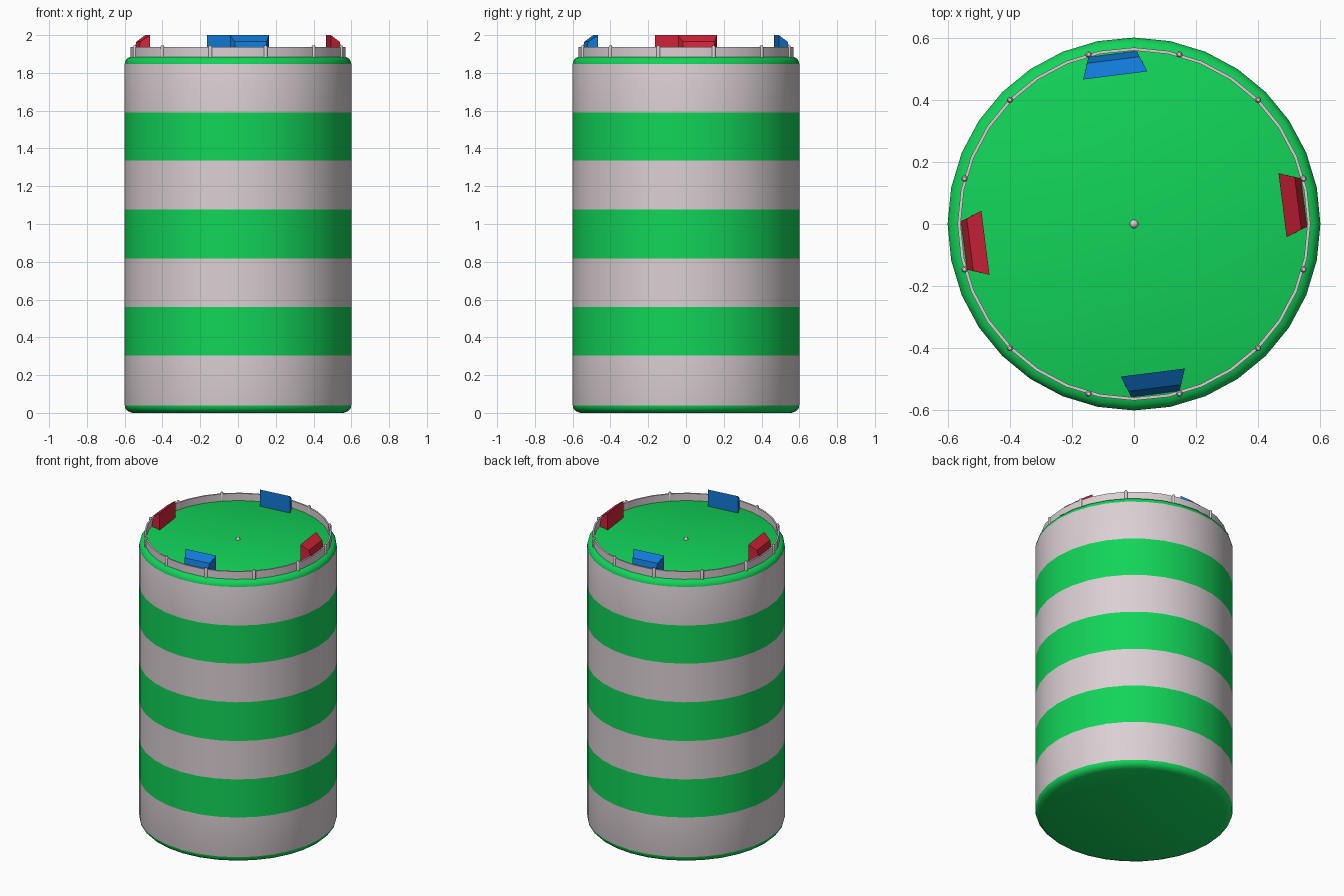
import bpy, bmesh, math
from mathutils import Vector

if "Cube" in bpy.data.objects:
    bpy.data.objects.remove(bpy.data.objects["Cube"])


def mat(name, rgb):
    m = bpy.data.materials.new(name)
    m.diffuse_color = (*rgb, 1)
    m.use_nodes = True
    m.node_tree.nodes["Principled BSDF"].inputs["Base Color"].default_value = m.diffuse_color
    return m


GREEN = mat("green", (0.006, 0.66, 0.10))
GREY = mat("warm_grey", (0.71, 0.63, 0.66))
RED = mat("red", (0.66, 0.017, 0.04))
BLUE = mat("blue", (0.006, 0.19, 0.66))


def finish(bm, name, mats, smooth=True):
    bmesh.ops.recalc_face_normals(bm, faces=bm.faces)
    me = bpy.data.meshes.new(name)
    bm.to_mesh(me)
    bm.free()
    for m in mats:
        me.materials.append(m)
    ob = bpy.data.objects.new(name, me)
    bpy.context.collection.objects.link(ob)
    if smooth:
        bpy.context.view_layer.objects.active = ob
        ob.select_set(True)
        bpy.ops.object.shade_smooth_by_angle(angle=math.radians(40))
        ob.select_set(False)
    return ob


def lathe(profile, n, closed=False):
    """Revolve (radius, z) points; cap the ends unless the profile is a loop."""
    bm = bmesh.new()
    rings = [[bm.verts.new((r * math.cos(2 * math.pi * i / n),
                            r * math.sin(2 * math.pi * i / n), z))
              for i in range(n)] for r, z in profile]
    pairs = list(zip(rings, rings[1:]))
    if closed:
        pairs.append((rings[-1], rings[0]))
    else:
        bm.faces.new(rings[0])
        bm.faces.new(rings[-1])
    for a, b in pairs:
        for i in range(n):
            j = (i + 1) % n
            bm.faces.new((a[i], a[j], b[j], b[i]))
    return bm


# Striped tank body with rounded rims
TOP = 1.888
edge = [(0.56, 0), (0.583, 0.009), (0.596, 0.023)]
bands = [0.04, 0.305, 0.56, 0.817, 1.077, 1.335, 1.59, 1.848]
profile = edge + [(0.6, z) for z in bands] + [(r, TOP - z) for r, z in reversed(edge)]
bm = lathe(profile, 32)
for f in bm.faces:
    z = f.calc_center_median().z
    k = sum(z > b for b in bands)          # odd bands are grey
    f.material_index = k % 2
finish(bm, "striped_tank", [GREEN, GREY])

# Low guard band around the roof
bm = lathe([(0.558, TOP - 0.003), (0.568, TOP - 0.003), (0.568, 1.936), (0.558, 1.936)],
           32, closed=True)
finish(bm, "guard_band", [GREY])

# Posts on the guard band
for i in range(12):
    a = math.radians(15 + 30 * i)
    bm = lathe([(0.010, 1.875), (0.010, 1.938), (0.006, 1.946)], 10)
    bmesh.ops.translate(bm, verts=bm.verts,
                        vec=(0.565 * math.cos(a), 0.565 * math.sin(a), 0))
    finish(bm, f"guard_post_{i + 1}", [GREY])

# Small knob at the roof centre
bm = bmesh.new()
bmesh.ops.create_uvsphere(bm, u_segments=12, v_segments=8, radius=0.014)
bmesh.ops.translate(bm, verts=bm.verts, vec=(0, 0, TOP))
finish(bm, "roof_knob", [GREY])


# Wedge lamps around the roof: (radius, half width, z) of the side outline
def wedge(name, deg, m):
    a = math.radians(deg)
    u = Vector((math.cos(a), math.sin(a), 0))
    t = Vector((-math.sin(a), math.cos(a), 0))
    outline = [(0.482, 0.104, TOP - 0.003), (0.482, 0.104, 2.0),
               (0.532, 0.085, 1.965), (0.552, 0.078, TOP - 0.003)]
    bm = bmesh.new()
    sides = [[bm.verts.new(u * r + t * (s * w) + Vector((0, 0, z)))
              for r, w, z in outline] for s in (-1, 1)]
    for side in sides:
        bm.faces.new(side)
    for i in range(4):
        j = (i + 1) % 4
        bm.faces.new((sides[0][i], sides[0][j], sides[1][j], sides[1][i]))
    finish(bm, name, [m], smooth=False)


for i in range(4):
    wedge(f"wedge_lamp_{i + 1}", 7.2 + 90 * i, BLUE if i % 2 else RED)
